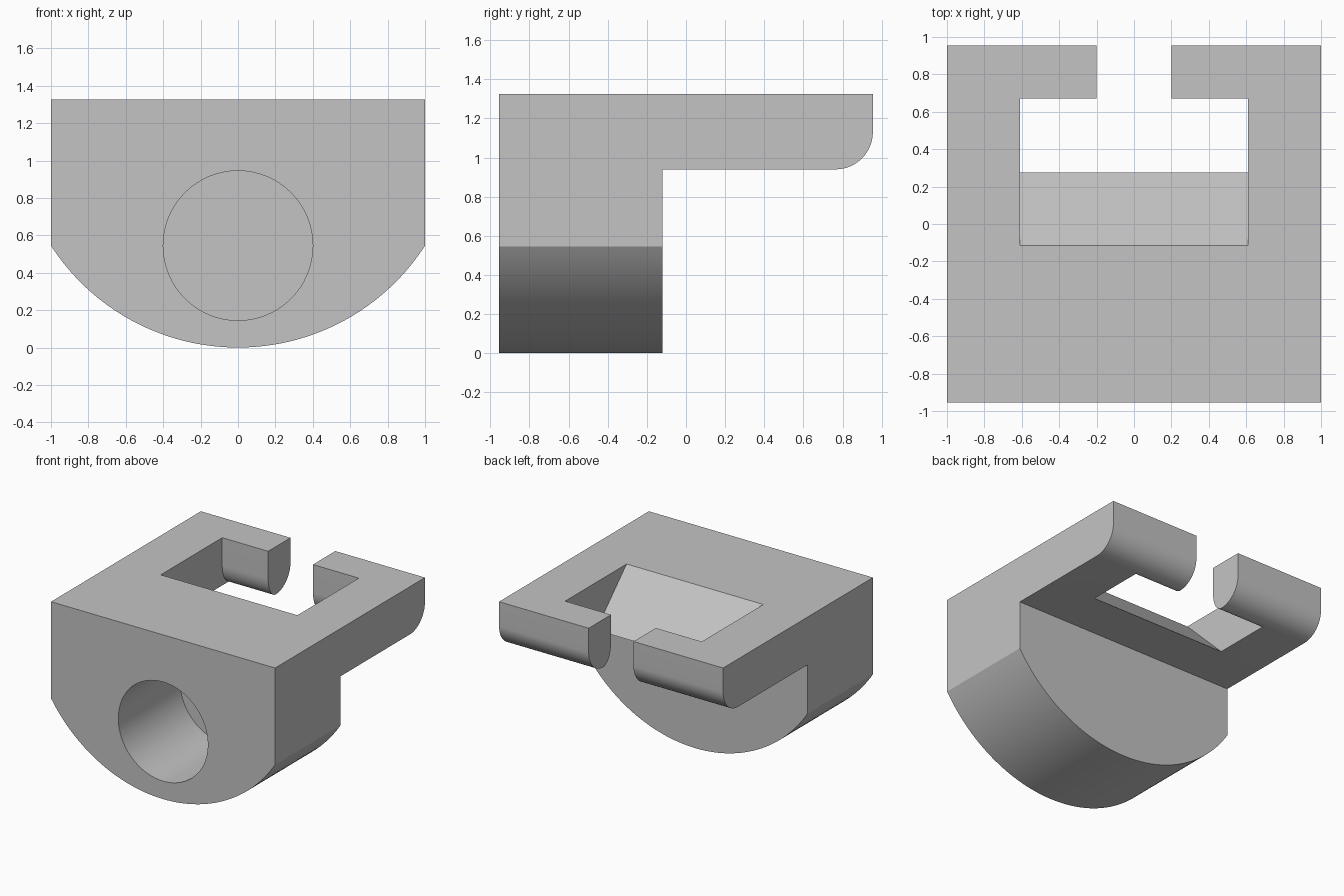
import bpy
import bmesh
from math import sin, cos, pi, radians, asin

if "Cube" in bpy.data.objects:
    bpy.data.objects.remove(bpy.data.objects["Cube"], do_unlink=True)

TOP, SHELF, SIDE, BACK = 1.325, 0.94, 0.545, 0.955
STEP = -0.12

grey = bpy.data.materials.new("plain_grey")
grey.use_nodes = True
grey.diffuse_color = (0.55, 0.55, 0.55, 1)
grey.node_tree.nodes["Principled BSDF"].inputs["Base Color"].default_value = (0.55, 0.55, 0.55, 1)


def arc(cx, cy, rx, ry, start, end, steps):
    """Points along an elliptical arc."""
    angles = [start + (end - start) * i / steps for i in range(steps + 1)]
    return [(cx + rx * cos(a), cy + ry * sin(a)) for a in angles]


def prism(name, profile, axis, low, high):
    """Extrude an (x, z) profile along y, or a (y, z) profile along x."""
    bm = bmesh.new()
    place = (lambda p: (p[0], low, p[1])) if axis == "y" else (lambda p: (low, p[0], p[1]))
    face = bm.faces.new([bm.verts.new(place(p)) for p in profile])
    out = bmesh.ops.extrude_face_region(bm, geom=[face])
    moved = [v for v in out["geom"] if isinstance(v, bmesh.types.BMVert)]
    shift = (0, high - low, 0) if axis == "y" else (high - low, 0, 0)
    bmesh.ops.translate(bm, verts=moved, vec=shift)
    bmesh.ops.recalc_face_normals(bm, faces=bm.faces)
    mesh = bpy.data.meshes.new(name)
    bm.to_mesh(mesh)
    bm.free()
    mesh.materials.append(grey)
    obj = bpy.data.objects.new(name, mesh)
    bpy.context.collection.objects.link(obj)
    return obj


# Solid block with a round belly
radius = (1 + SIDE ** 2) / (2 * SIDE)
half = asin(1 / radius)
belly = arc(0, radius, radius, radius, -pi / 2 - half, -pi / 2 + half, 64)
bracket = prism("clip_bracket", belly + [(1, TOP), (-1, TOP)], "y", -BACK, BACK)

# Space under the overhanging shelf, with the rounded rear lip
lip = arc(BACK - 0.19, SHELF + 0.19, 0.19, 0.19, -pi / 2, 0, 20)
under = [(STEP, -0.2), (STEP, SHELF)] + lip + [(1.2, SHELF + 0.19), (1.2, -0.2)]

# Window with a sloped front wall and rounded inner side of the tabs
inner = arc(0.77, SHELF + 0.16, 0.10, 0.16, pi, 1.5 * pi, 16)
window = [(-0.215, TOP + 0.1), (0.67, TOP + 0.1)] + inner
window += [(0.77, SHELF - 0.1), (0.375, SHELF - 0.1)]

# Gap between the two tabs, and the blind round socket in the front
gap = [(-0.2, 0.8), (0.2, 0.8), (0.2, 1.5), (-0.2, 1.5)]
socket = arc(0, SIDE, 0.4, 0.4, 0, 2 * pi, 64)[:-1]

cutters = [
    prism("shelf_cutter", under, "x", -1.2, 1.2),
    prism("window_cutter", window, "x", -0.61, 0.61),
    prism("gap_cutter", gap, "y", 0.5, 1.2),
    prism("socket_cutter", socket, "y", -1.2, -0.17),
]

bpy.ops.object.select_all(action="DESELECT")
bracket.select_set(True)
bpy.context.view_layer.objects.active = bracket
for cutter in cutters:
    cutter.hide_render = True
    cut = bracket.modifiers.new(cutter.name, "BOOLEAN")
    cut.operation = "DIFFERENCE"
    cut.solver = "EXACT"
    cut.object = cutter
    bpy.ops.object.modifier_apply(modifier=cut.name)
    bpy.data.objects.remove(cutter, do_unlink=True)

bpy.ops.object.shade_smooth_by_angle(angle=radians(25))
